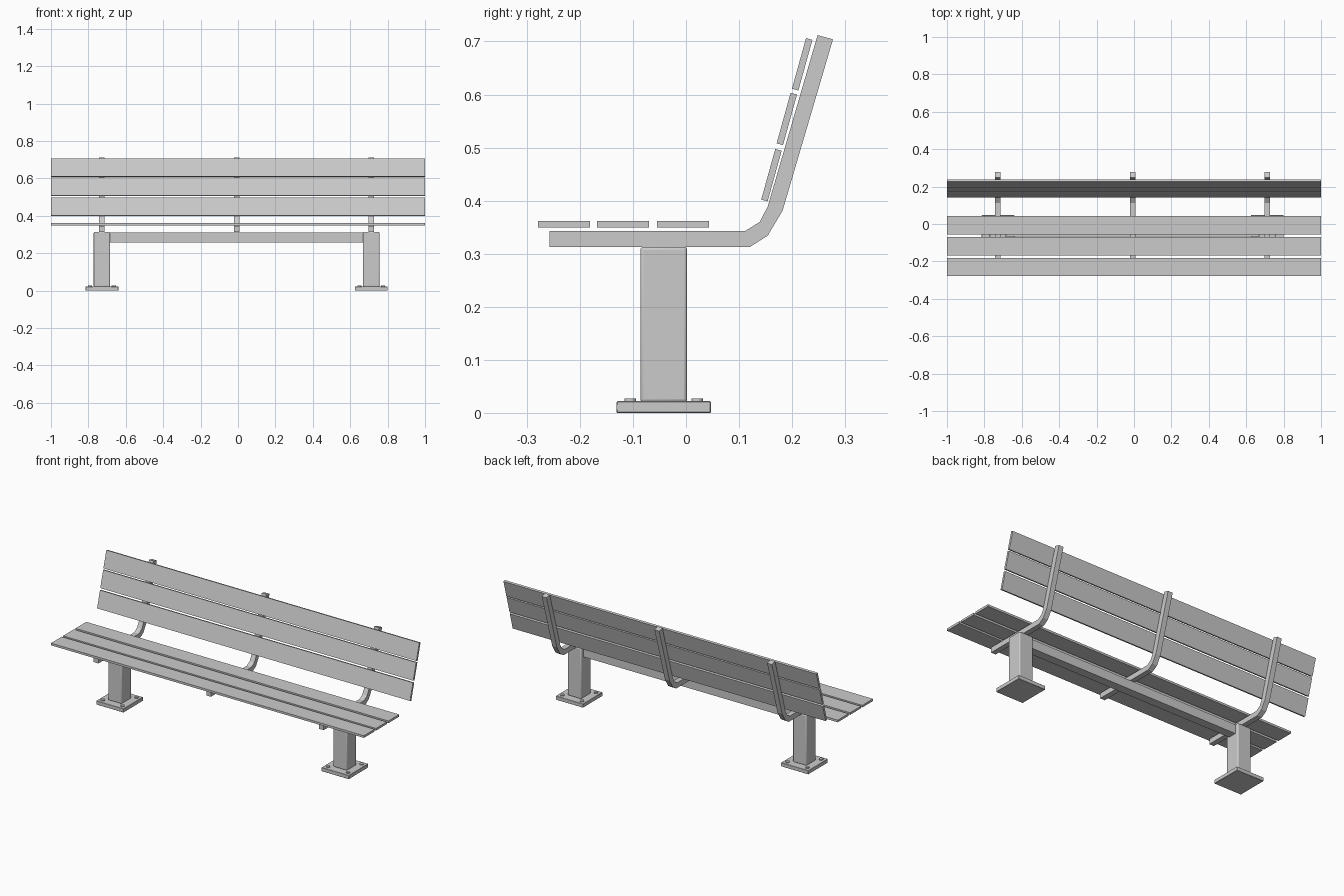
import bpy, bmesh, math

if "Cube" in bpy.data.objects:
    bpy.data.objects.remove(bpy.data.objects["Cube"])

MID_X = -0.0075      # centre of the steel frame
POST_Y = -0.042      # centre line of posts and beam
POST_X = (MID_X - 0.72, MID_X + 0.72)


def box(name, loc, size, tilt=0.0, bevel=0.0, segments=1):
    bpy.ops.mesh.primitive_cube_add(size=1, location=loc)
    ob = bpy.context.object
    ob.name = name
    ob.scale = size
    bpy.ops.object.transform_apply(location=False, rotation=False, scale=True)
    ob.rotation_euler.x = tilt
    if bevel:
        mod = ob.modifiers.new("bevel", "BEVEL")
        mod.width = bevel
        mod.segments = segments
        bpy.ops.object.shade_smooth_by_angle(angle=math.radians(35))
    return ob


def extrude_profile(name, profile, x, width):
    bm = bmesh.new()
    face = bm.faces.new([bm.verts.new((x - width / 2, y, z)) for y, z in profile])
    ext = bmesh.ops.extrude_face_region(bm, geom=[face])
    moved = [v for v in ext["geom"] if isinstance(v, bmesh.types.BMVert)]
    bmesh.ops.translate(bm, verts=moved, vec=(width, 0, 0))
    bmesh.ops.recalc_face_normals(bm, faces=bm.faces)
    mesh = bpy.data.meshes.new(name)
    bm.to_mesh(mesh)
    bm.free()
    ob = bpy.data.objects.new(name, mesh)
    bpy.context.collection.objects.link(ob)
    return ob


# Seat slats
for i, y in enumerate((-0.23, -0.119, -0.006)):
    box(f"seat_slat_{i + 1}", (0, y, 0.3555), (2, 0.098, 0.0125))

# Backrest slats, leaning back
for i, (y, z) in enumerate(((0.161, 0.448), (0.190, 0.554), (0.219, 0.657))):
    box(f"back_slat_{i + 1}", (0, y, z), (2, 0.0125, 0.099), tilt=-math.radians(15.5))

# Bent brackets carrying seat and backrest
bracket = [(-0.257, 0.313), (0.121, 0.313), (0.154, 0.334), (0.182, 0.381),
           (0.277, 0.704), (0.248, 0.712), (0.154, 0.389), (0.139, 0.360),
           (0.112, 0.343), (-0.257, 0.343)]
for name, x in (("left", POST_X[0]), ("middle", MID_X), ("right", POST_X[1])):
    extrude_profile(f"{name}_bracket", bracket, x, 0.03)

# Posts, base plates and bolts
for name, x in zip(("left", "right"), POST_X):
    box(f"{name}_post", (x, POST_Y, 0.1665), (0.088, 0.088, 0.293), bevel=0.006, segments=3)
    box(f"{name}_base_plate", (x, POST_Y, 0.011), (0.175, 0.178, 0.022), bevel=0.0015)
    for sx in (-1, 1):
        for sy in (-1, 1):
            bpy.ops.mesh.primitive_cylinder_add(
                vertices=16, radius=0.011, depth=0.009,
                location=(x + sx * 0.063, POST_Y + sy * 0.063, 0.0230))
            bpy.context.object.name = f"{name}_bolt"
            bpy.ops.object.shade_smooth_by_angle(angle=math.radians(35))

# Cross beam between the posts
box("cross_beam", (MID_X, POST_Y, 0.284), (1.37, 0.05, 0.052))
